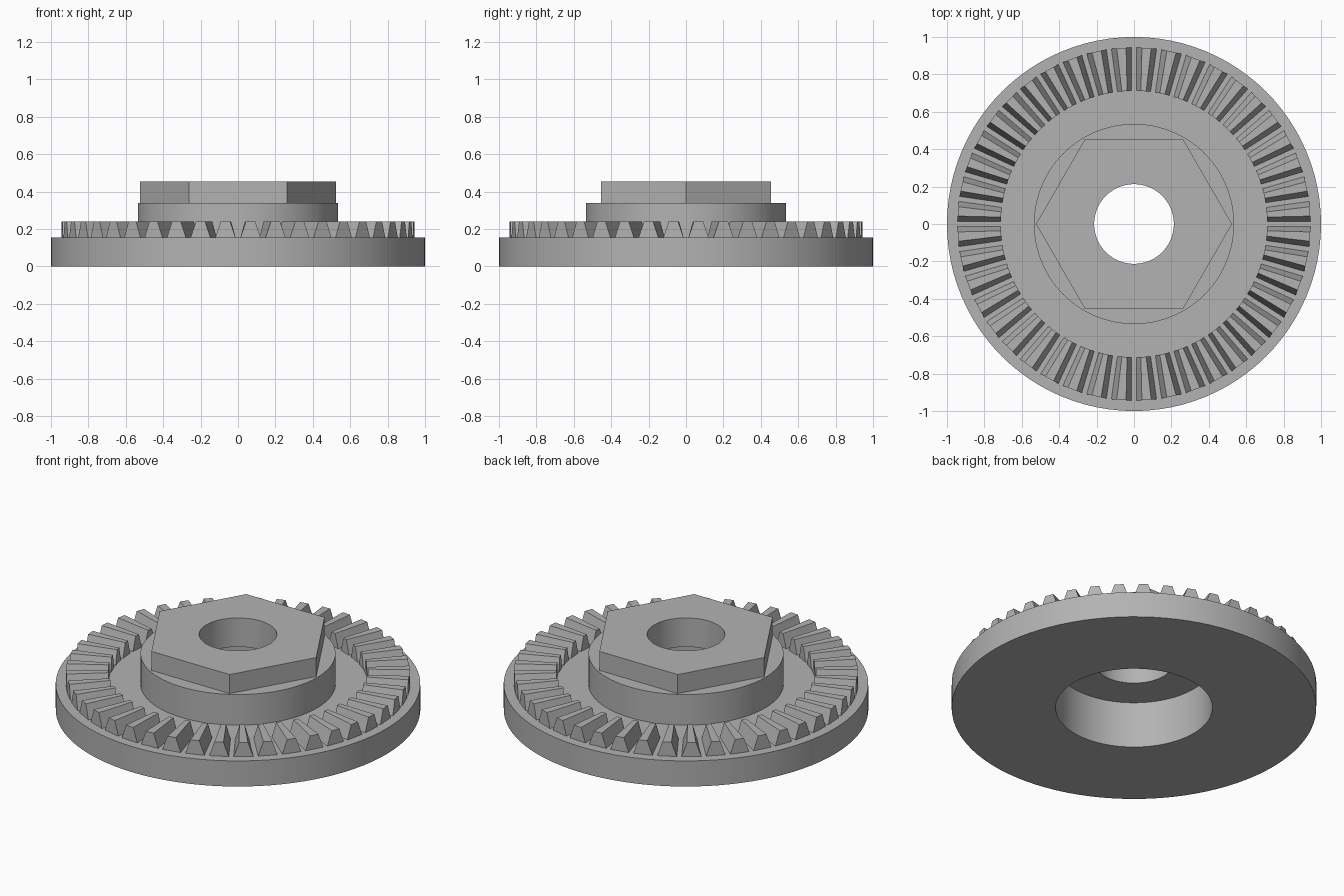
import bpy, bmesh, math

if "Cube" in bpy.data.objects:
    bpy.data.objects.remove(bpy.data.objects["Cube"])

SEGMENTS = 96
TEETH = 44

steel = bpy.data.materials.new("steel grey")
steel.diffuse_color = (0.45, 0.45, 0.45, 1)
steel.use_nodes = True
steel.node_tree.nodes["Principled BSDF"].inputs["Base Color"].default_value = steel.diffuse_color


def finish(name, bm, smooth):
    bmesh.ops.recalc_face_normals(bm, faces=bm.faces)
    mesh = bpy.data.meshes.new(name)
    bm.to_mesh(mesh)
    bm.free()
    mesh.materials.append(steel)
    obj = bpy.data.objects.new(name, mesh)
    bpy.context.collection.objects.link(obj)
    if smooth:
        bpy.ops.object.select_all(action='DESELECT')
        obj.select_set(True)
        bpy.context.view_layer.objects.active = obj
        bpy.ops.object.shade_smooth_by_angle(angle=math.radians(30))
    return obj


def hexagon(angle):
    """Radius factor of a hexagon with a corner at angle 0."""
    a = angle % (math.pi / 3) - math.pi / 6
    return math.cos(math.pi / 6) / math.cos(a)


def lathe(name, profile, closed):
    """Spin (radius, z, is_hexagon) points around z."""
    bm = bmesh.new()
    rings = []
    for r, z, is_hex in profile:
        ring = []
        for i in range(SEGMENTS):
            a = 2 * math.pi * i / SEGMENTS
            k = r * (hexagon(a) if is_hex else 1)
            ring.append(bm.verts.new((k * math.cos(a), k * math.sin(a), z)))
        rings.append(ring)
    pairs = list(zip(rings, rings[1:])) + ([(rings[-1], rings[0])] if closed else [])
    for lo, hi in pairs:
        for i in range(SEGMENTS):
            j = (i + 1) % SEGMENTS
            bm.faces.new((lo[i], lo[j], hi[j], hi[i]))
    return finish(name, bm, True)


# Flange disc with raised boss, counterbored from below
lathe("flange_and_boss", [
    (0.43, 0, 0), (1, 0, 0), (1, 0.155, 0), (0.535, 0.155, 0),
    (0.535, 0.34, 0), (0.213, 0.34, 0), (0.213, 0.28, 0), (0.43, 0.28, 0)], True)

# Hexagonal nut with the bore carried through
lathe("hex_nut", [
    (0.524, 0.34, 1), (0.524, 0.455, 1), (0.213, 0.455, 0), (0.213, 0.34, 0)], False)

# Ring of tapered teeth: trapezoid sections at inner and outer radius
bm = bmesh.new()
for t in range(TEETH):
    a = 2 * math.pi * (t + 0.5) / TEETH
    c, s = math.cos(a), math.sin(a)
    ends = []
    for r, base, top in ((0.712, 0.038, 0.014), (0.943, 0.054, 0.025)):
        section = ((-base, 0.155), (base, 0.155), (top, 0.24), (-top, 0.24))
        ends.append([bm.verts.new((r * c - w * s, r * s + w * c, z)) for w, z in section])
    inner, outer = ends
    bm.faces.new(inner)
    bm.faces.new(outer)
    for i in range(1, 4):
        j = (i + 1) % 4
        bm.faces.new((inner[i], inner[j], outer[j], outer[i]))
finish("teeth", bm, False)
